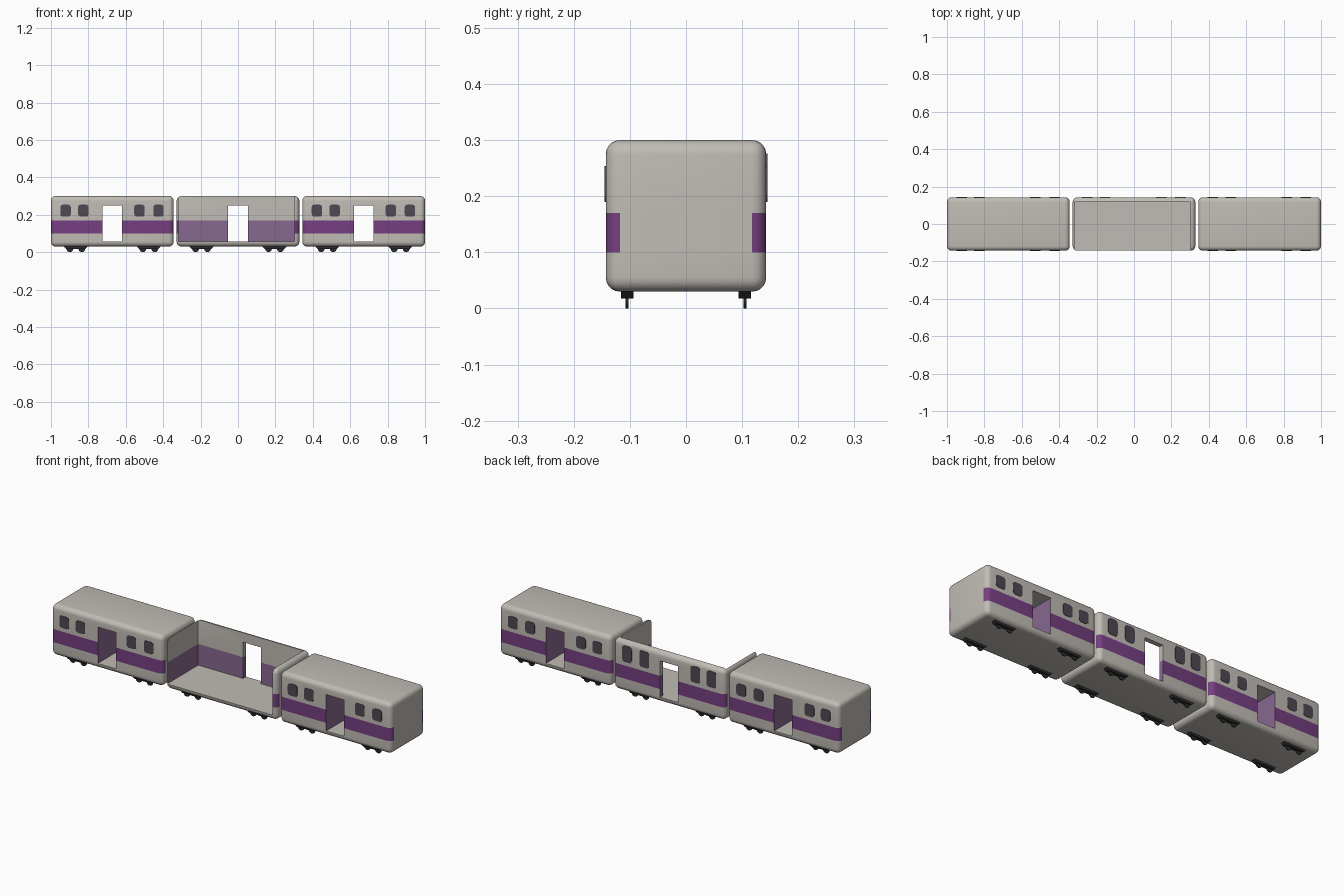
import bpy, bmesh
from mathutils import Vector, Matrix

if "Cube" in bpy.data.objects:
    bpy.data.objects.remove(bpy.data.objects["Cube"], do_unlink=True)


def material(name, r, g, b):
    m = bpy.data.materials.new(name)
    m.use_nodes = True
    m.diffuse_color = (r, g, b, 1)
    bsdf = next(n for n in m.node_tree.nodes if n.type == 'BSDF_PRINCIPLED')
    bsdf.inputs["Base Color"].default_value = (r, g, b, 1)
    bsdf.inputs["Roughness"].default_value = 0.7
    return m


BODY = material("warm grey", 0.53, 0.50, 0.46)
STRIPE = material("purple", 0.18, 0.05, 0.22)
LINING = material("pale purple", 0.25, 0.14, 0.28)
GLASS = material("dark window", 0.08, 0.065, 0.085)
METAL = material("black metal", 0.025, 0.024, 0.027)

LENGTH, HALF_W, FLOOR, ROOF = 0.656, 0.143, 0.03, 0.30
DECK, STRIPE_LOW, STRIPE_TOP = 0.057, 0.10, 0.17
ROUND = 0.025
SPACING = 0.672


def finish(name, bm, mats, smooth=True):
    bmesh.ops.recalc_face_normals(bm, faces=bm.faces)
    mesh = bpy.data.meshes.new(name)
    bm.to_mesh(mesh)
    bm.free()
    ob = bpy.data.objects.new(name, mesh)
    bpy.context.collection.objects.link(ob)
    for m in mats:
        mesh.materials.append(m)
    bpy.ops.object.select_all(action='DESELECT')
    ob.select_set(True)
    bpy.context.view_layer.objects.active = ob
    if smooth:
        bpy.ops.object.shade_smooth_by_angle()
    return ob


def add_box(bm, lo, hi):
    lo, hi = Vector(lo), Vector(hi)
    mat = Matrix.Translation((lo + hi) / 2) @ Matrix.Diagonal((*(hi - lo), 1))
    return bmesh.ops.create_cube(bm, size=1, matrix=mat)["verts"]


def cut(ob, lo, hi):
    """Subtract a box from an object."""
    bm = bmesh.new()
    add_box(bm, lo, hi)
    cutter = finish("cutter", bm, [], False)
    cutter.hide_render = True
    bpy.context.view_layer.objects.active = ob
    mod = ob.modifiers.new("opening", 'BOOLEAN')
    mod.operation, mod.solver, mod.object = 'DIFFERENCE', 'EXACT', cutter
    bpy.ops.object.modifier_apply(modifier=mod.name)
    bpy.data.objects.remove(cutter, do_unlink=True)


def paint_body(bm, cx, open_car):
    """Split the shell at the stripe edges and colour faces by place and direction."""
    for z in (STRIPE_LOW, STRIPE_TOP):
        bmesh.ops.bisect_plane(bm, geom=bm.verts[:] + bm.edges[:] + bm.faces[:],
                               plane_co=(0, 0, z), plane_no=(0, 0, 1))
    bm.normal_update()
    for f in bm.faces:
        c, n = f.calc_center_median(), f.normal
        x = c.x - cx
        f.material_index = 0
        jamb = abs(n.x) > 0.9 and abs(x) < 0.1
        inner_back = open_car and n.y < -0.9 and c.y > 0
        inner_end = open_car and n.x * x < -0.25 and abs(n.x) > 0.9
        if jamb and not open_car:
            f.material_index = 2
        elif (jamb or inner_back or inner_end) and c.z < STRIPE_TOP:
            f.material_index = 2
        elif STRIPE_LOW < c.z < STRIPE_TOP and n.y * c.y > 0.15 * abs(c.y):
            if abs(c.y) > HALF_W - ROUND:
                f.material_index = 1


def car_body(name, cx, open_car):
    bm = bmesh.new()
    add_box(bm, (cx - LENGTH / 2, -HALF_W, FLOOR), (cx + LENGTH / 2, HALF_W, ROOF))
    bmesh.ops.bevel(bm, geom=bm.edges[:], offset=ROUND, segments=5,
                    profile=0.5, affect='EDGES')
    ob = finish(name, bm, [BODY, STRIPE, LINING], False)
    # The cutaway car loses its roof and front wall
    if open_car:
        cut(ob, (cx - 0.317, -1, DECK), (cx + 0.303, HALF_W - ROUND, 1))
    cut(ob, (cx - 0.053, -1, DECK), (cx + 0.053, 1, 0.25))
    bm = bmesh.new()
    bm.from_mesh(ob.data)
    paint_body(bm, cx, open_car)
    bm.to_mesh(ob.data)
    bm.free()
    bpy.context.view_layer.objects.active = ob
    ob.select_set(True)
    bpy.ops.object.shade_smooth_by_angle()


def windows(name, cx, side, low, high):
    """Four rounded window plates on one wall."""
    bm = bmesh.new()
    for x in (-0.25, -0.155, 0.145, 0.247):
        verts = add_box(bm, (cx + x - 0.028, side * HALF_W - 0.002, low),
                        (cx + x + 0.028, side * HALF_W + 0.002, high))
        edges = {e for v in verts for e in v.link_edges
                 if abs((e.verts[0].co - e.verts[1].co).normalized().y) > 0.9}
        bmesh.ops.bevel(bm, geom=list(edges), offset=0.014, segments=3,
                        profile=0.5, affect='EDGES')
    finish(name, bm, [GLASS], False)


def bogies(name, cx):
    """Tapered side frames with two thin wheels each."""
    bm = bmesh.new()
    for bx in (cx - 0.195, cx + 0.195):
        for y in (-0.105, 0.105):
            for v in add_box(bm, (bx - 0.07, y - 0.011, 0.018), (bx + 0.07, y + 0.011, 0.036)):
                if v.co.z < 0.02:
                    v.co.x = bx + (v.co.x - bx) * 0.75
            for dx in (-0.032, 0.032):
                mat = Matrix.Translation((bx + dx, y, 0.018)) @ Matrix.Rotation(1.5708, 4, 'X')
                bmesh.ops.create_cone(bm, cap_ends=True, segments=20, radius1=0.018,
                                      radius2=0.018, depth=0.005, matrix=mat)
    finish(name, bm, [METAL])


for label, i in (("right", -1), ("middle", 0), ("left", 1)):
    cx = i * SPACING
    is_open = i == 0
    car_body(label + "_car_body", cx, is_open)
    bogies(label + "_car_bogies", cx)
    if is_open:
        windows(label + "_car_back_windows", cx, 1, 0.19, 0.276)
    else:
        windows(label + "_car_back_windows", cx, 1, 0.19, 0.254)
        windows(label + "_car_front_windows", cx, -1, 0.19, 0.254)
